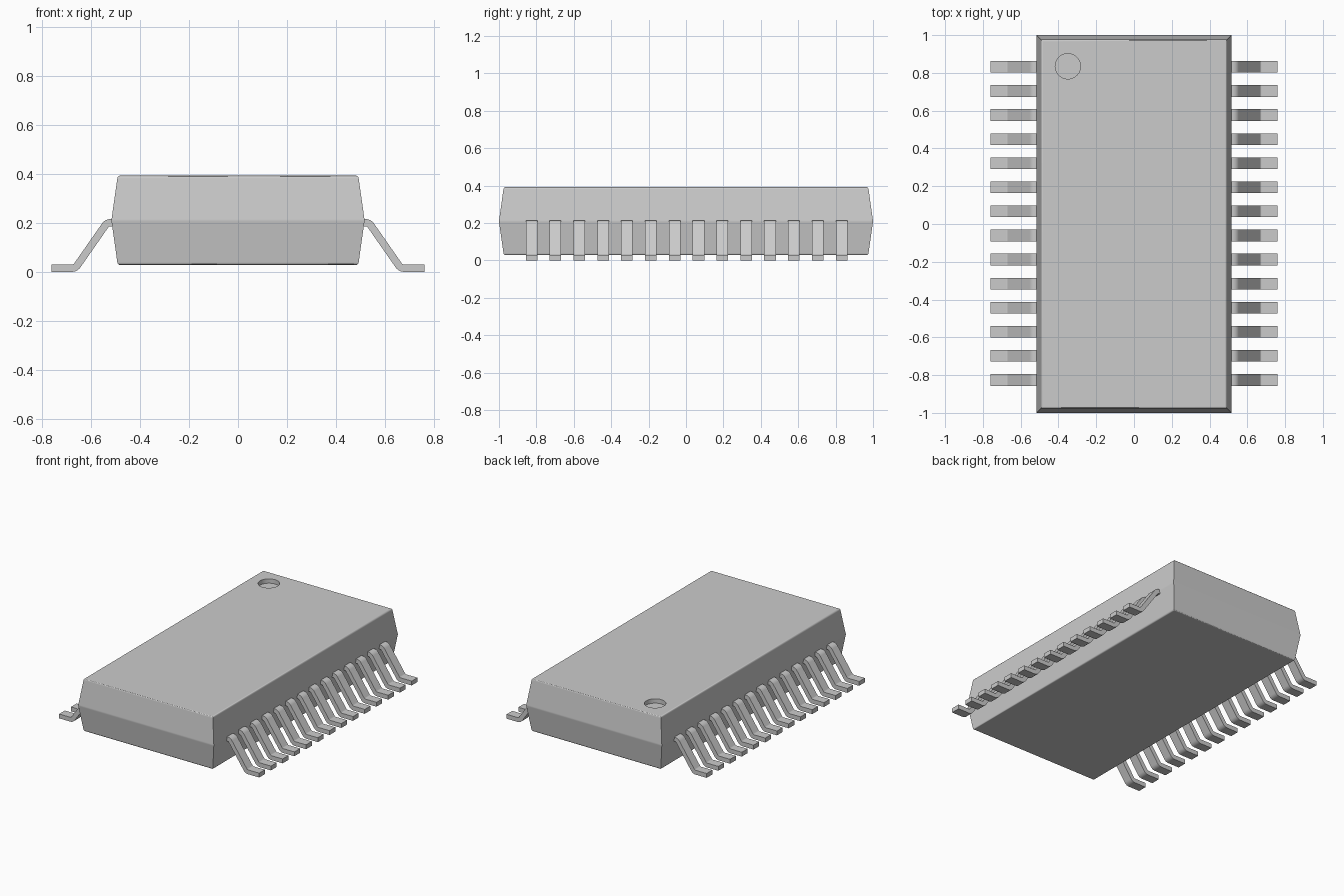
import bpy, bmesh, math
from mathutils import Vector

if "Cube" in bpy.data.objects:
    bpy.data.objects.remove(bpy.data.objects["Cube"], do_unlink=True)

grey = bpy.data.materials.new("plain grey")
grey.use_nodes = True
COLOUR = (0.6, 0.6, 0.6, 1)
grey.diffuse_color = COLOUR
grey.node_tree.nodes["Principled BSDF"].inputs["Base Color"].default_value = COLOUR


def finish(name, bm):
    bmesh.ops.recalc_face_normals(bm, faces=bm.faces[:])
    mesh = bpy.data.meshes.new(name)
    bm.to_mesh(mesh)
    bm.free()
    mesh.materials.append(grey)
    obj = bpy.data.objects.new(name, mesh)
    bpy.context.collection.objects.link(obj)
    return obj


def activate(obj):
    bpy.ops.object.select_all(action='DESELECT')
    obj.select_set(True)
    bpy.context.view_layer.objects.active = obj


def smooth(obj):
    activate(obj)
    bpy.ops.object.shade_smooth_by_angle(angle=math.radians(40))
    weighted = obj.modifiers.new("flat_face_normals", 'WEIGHTED_NORMAL')
    weighted.keep_sharp = True
    weighted.weight = 100


def loft(bm, rings):
    """Skin closed rings of points and cap both ends."""
    loops = [[bm.verts.new(p) for p in ring] for ring in rings]
    n = len(loops[0])
    for a, b in zip(loops, loops[1:]):
        for i in range(n):
            j = (i + 1) % n
            bm.faces.new((a[i], a[j], b[j], b[i]))
    bm.faces.new(loops[0])
    bm.faces.new(loops[-1])


def fillet(path, radius, steps=5):
    """Round the inner corners of a flat path."""
    pts = [Vector(p) for p in path]
    out = [pts[0]]
    for a, b, c in zip(pts, pts[1:], pts[2:]):
        start = b + (a - b).normalized() * radius
        end = b + (c - b).normalized() * radius
        for i in range(steps + 1):
            t = i / steps
            out.append(start.lerp(b, t).lerp(b.lerp(end, t), t))
    return out + [pts[-1]]


# Moulded body: drafted sides meeting at a soft parting line
HALF_X, HALF_Y = 0.516, 1.0
half_profile = [(0.034, 0.182), (0.029, 0.180), (0.026, 0.177), (0.024, 0.171),
                (0.001, 0.008), (0, 0.003)]
sides = [(i, -h) for i, h in half_profile] + [(i, h) for i, h in reversed(half_profile)]
bm = bmesh.new()
loft(bm, [[(sx * (HALF_X - i), sy * (HALF_Y - i), 0.21 + h)
           for sx, sy in ((-1, -1), (1, -1), (1, 1), (-1, 1))] for i, h in sides])
body = finish("body", bm)

# Round index dimple sunk into the top
bm = bmesh.new()
bmesh.ops.create_cone(bm, cap_ends=True, segments=48, radius1=0.067, radius2=0.067, depth=0.1)
bmesh.ops.translate(bm, verts=bm.verts[:], vec=(-0.35, 0.835, 0.412))
cutter = finish("dimple_cutter", bm)
cutter.hide_render = True
cut = body.modifiers.new("dimple", 'BOOLEAN')
cut.operation = 'DIFFERENCE'
cut.object = cutter
activate(body)
bpy.ops.object.modifier_apply(modifier="dimple")
bpy.data.objects.remove(cutter, do_unlink=True)
smooth(body)

# Gull-wing lead outline: a filleted centre line thickened on both sides
THICK, WIDTH, PITCH, COUNT = 0.03, 0.062, 0.1275, 14
line = fillet([(0.48, 0.2), (0.534, 0.2), (0.663, 0.015), (0.761, 0.015)], 0.014)
upper, lower = [], []
for i, p in enumerate(line):
    before = line[max(i - 1, 0)]
    after = line[min(i + 1, len(line) - 1)]
    d = (after - before).normalized()
    normal = Vector((-d.y, d.x)) * THICK / 2
    upper.append(p + normal)
    lower.append(p - normal)
outline = upper + lower[::-1]

# Two mirrored rows of leads
for side, label in ((1, "left"), (-1, "right")):
    bm = bmesh.new()
    for k in range(COUNT):
        y = (k - (COUNT - 1) / 2) * PITCH + 0.003
        loft(bm, [[(side * p.x, y + e * WIDTH / 2, p.y) for p in outline] for e in (-1, 1)])
    smooth(finish(label + "_leads", bm))
